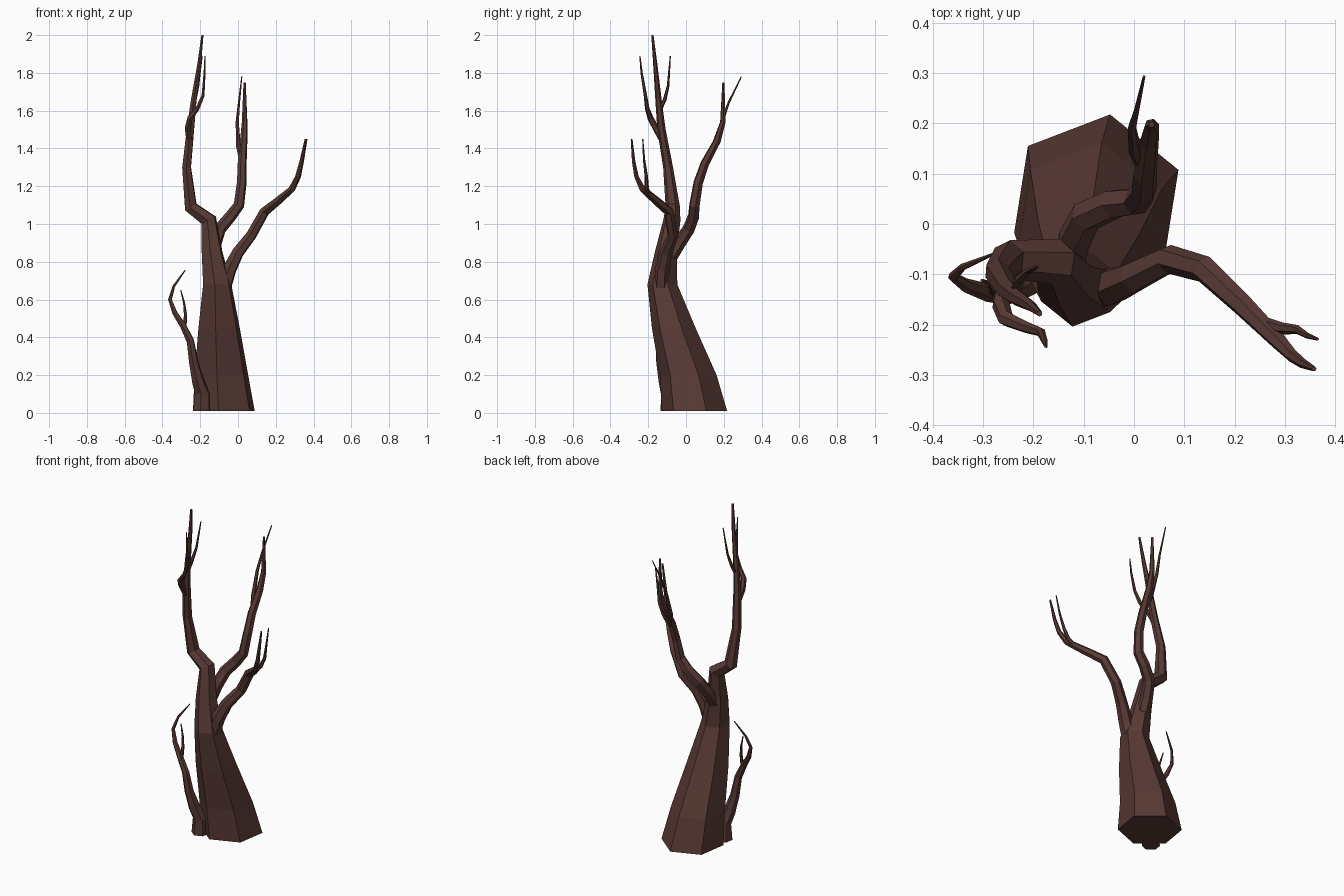
import bpy, bmesh, math
from mathutils import Vector

bark = bpy.data.materials.new("bark")
bark.diffuse_color = (0.098, 0.042, 0.035, 1)


def limb(name, pts, sides=6, phase=21, flat=0):
    """Tapered tube along (x, y, z, radius) points; the first `flat` rings stay level."""
    P = [Vector(p[:3]) for p in pts]
    bm = bmesh.new()
    rings, ref, prev = [], Vector((1, 0, 0)), Vector((0, 0, 1))
    for i, p in enumerate(P):
        a = (p - P[i - 1]).normalized() if i else Vector()
        b = (P[i + 1] - p).normalized() if i < len(P) - 1 else Vector()
        t = Vector((0, 0, 1)) if i < flat else (a + b).normalized()
        ref = prev.rotation_difference(t) @ ref
        prev = t
        side = t.cross(ref)
        ring = []
        for k in range(sides):
            ang = math.radians(phase) + 2 * math.pi * k / sides
            ring.append(bm.verts.new(p + pts[i][3] * (math.cos(ang) * ref + math.sin(ang) * side)))
        rings.append(ring)
    for r, s in zip(rings, rings[1:]):
        for k in range(sides):
            n = (k + 1) % sides
            bm.faces.new((r[k], r[n], s[n], s[k]))
    bm.faces.new(rings[0][::-1])
    bm.faces.new(rings[-1])
    me = bpy.data.meshes.new(name)
    bm.to_mesh(me)
    bm.free()
    me.materials.append(bark)
    ob = bpy.data.objects.new(name, me)
    bpy.context.collection.objects.link(ob)


# Trunk, running on into the tall left leader
limb("trunk", [
    (-.075, .045, .01, .175), (-.088, .012, .2, .152), (-.10, -.065, .45, .117),
    (-.11, -.125, .68, .08), (-.137, -.107, .85, .059), (-.155, -.075, 1.02, .046),
    (-.25, -.07, 1.09, .038), (-.272, -.095, 1.3, .026), (-.252, -.13, 1.5, .022),
    (-.235, -.145, 1.65, .017), (-.205, -.163, 1.85, .011), (-.188, -.178, 2.0, .006)], flat=5)
limb("leader_front_twig", [
    (-.258, -.12, 1.43, .015), (-.265, -.16, 1.51, .018), (-.255, -.188, 1.56, .016),
    (-.215, -.205, 1.61, .012), (-.185, -.215, 1.68, .009), (-.177, -.235, 1.8, .006),
    (-.175, -.244, 1.89, .003)])
limb("leader_back_twig", [
    (-.238, -.14, 1.6, .011), (-.228, -.112, 1.66, .010), (-.212, -.095, 1.73, .007),
    (-.19, -.083, 1.89, .003)])

# Back branch
limb("back_branch", [
    (-.135, -.095, .8, .035), (-.12, -.035, .9, .035), (-.095, .015, .975, .033),
    (-.04, .04, 1.04, .031), (.005, .045, 1.1, .029), (.02, .065, 1.22, .026),
    (.022, .10, 1.32, .024), (.03, .165, 1.44, .020), (.035, .195, 1.54, .015),
    (.035, .198, 1.75, .006)])
limb("back_branch_twig", [
    (.018, .11, 1.33, .012), (.002, .145, 1.41, .013), (-.004, .19, 1.54, .009),
    (.005, .225, 1.64, .006), (.02, .293, 1.78, .003)])

# Right branch
limb("right_branch", [
    (-.075, -.13, .66, .04), (-.045, -.125, .76, .039), (0, -.105, .85, .033),
    (.07, -.07, .94, .029), (.14, -.09, 1.065, .027), (.215, -.16, 1.125, .023),
    (.285, -.23, 1.185, .018), (.315, -.262, 1.25, .013), (.335, -.277, 1.33, .010),
    (.358, -.288, 1.45, .005)])
limb("right_branch_twig", [
    (.255, -.195, 1.155, .012), (.295, -.208, 1.19, .012), (.325, -.21, 1.25, .009),
    (.345, -.222, 1.34, .006), (.365, -.229, 1.45, .003)])

# Low left sucker
limb("low_branch", [
    (-.192, -.085, .01, .05), (-.188, -.09, .1, .043), (-.212, -.112, .17, .034),
    (-.235, -.132, .27, .026), (-.252, -.14, .38, .021), (-.29, -.137, .46, .018),
    (-.335, -.122, .53, .014), (-.36, -.105, .6, .010), (-.34, -.085, .67, .007),
    (-.28, -.06, .755, .003)], flat=2)
limb("low_branch_twig", [
    (-.282, -.138, .44, .010), (-.278, -.13, .52, .009), (-.285, -.12, .58, .006),
    (-.303, -.112, .65, .003)])
